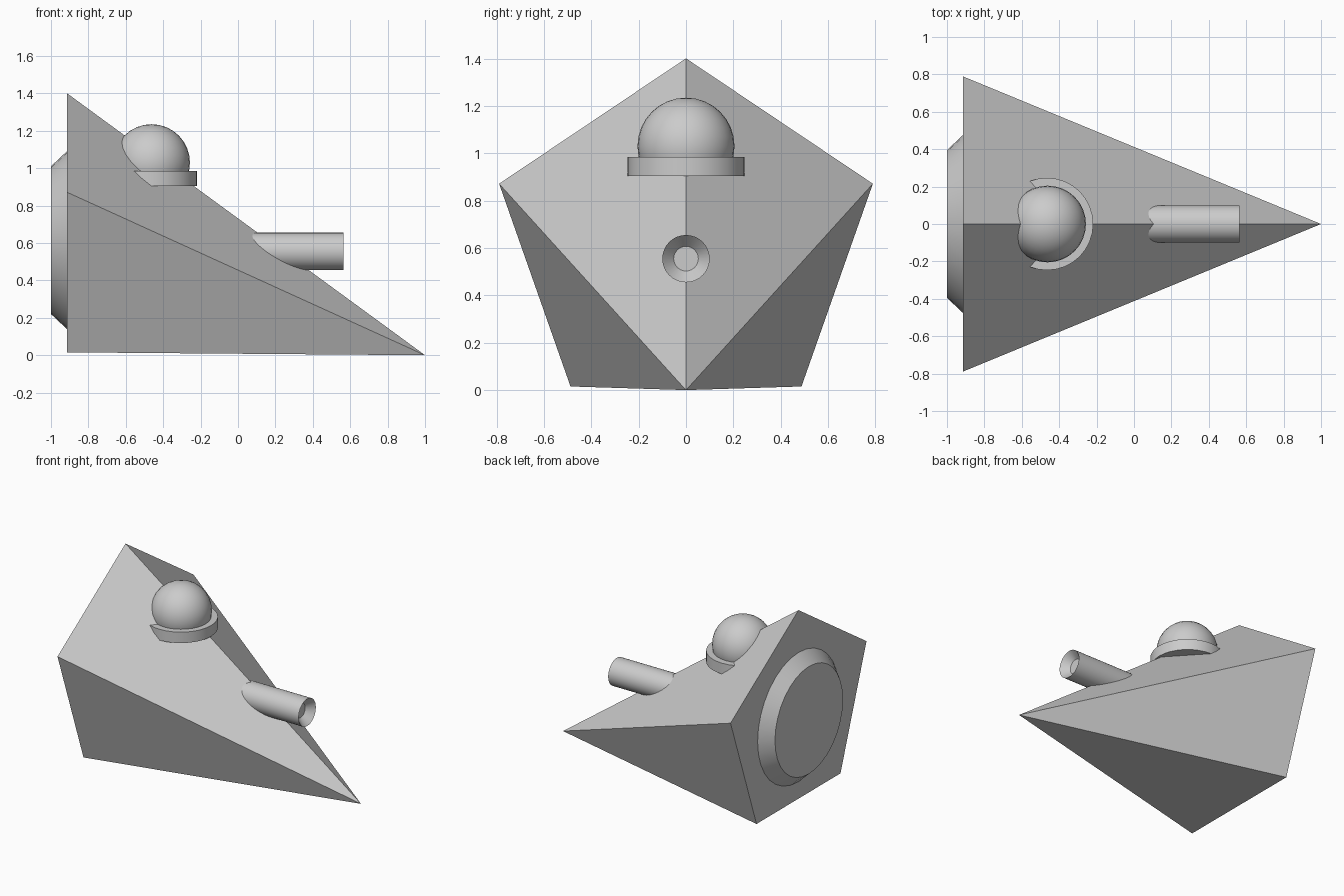
import bpy, bmesh
from math import sin, cos, tau, pi, radians
from mathutils import Matrix

if "Cube" in bpy.data.objects:
    bpy.data.objects.remove(bpy.data.objects["Cube"])


def finish(name, bm, smooth=True):
    bmesh.ops.recalc_face_normals(bm, faces=bm.faces)
    mesh = bpy.data.meshes.new(name)
    bm.to_mesh(mesh)
    bm.free()
    ob = bpy.data.objects.new(name, mesh)
    bpy.context.collection.objects.link(ob)
    if smooth:
        bpy.ops.object.select_all(action='DESELECT')
        ob.select_set(True)
        bpy.context.view_layer.objects.active = ob
        bpy.ops.object.shade_smooth_by_angle(angle=radians(30))
    return ob


def lathe(name, profile, matrix, sides=32):
    """Rings of (radius, height) joined around local z, capped at both ends."""
    bm = bmesh.new()
    rings = [[bm.verts.new((r * cos(tau * i / sides), r * sin(tau * i / sides), h))
              for i in range(sides)] for r, h in profile]
    for a, b in zip(rings, rings[1:]):
        for i in range(sides):
            j = (i + 1) % sides
            bm.faces.new((a[i], a[j], b[j], b[i]))
    bm.faces.new(rings[0][::-1])
    bm.faces.new(rings[-1])
    bm.transform(matrix)
    return finish(name, bm)


# Hull: five-sided pyramid lying on its side, nose towards +x
bm = bmesh.new()
base = [bm.verts.new((-0.915, 0.83 * sin(tau * i / 5), 0.635 + 0.766 * cos(tau * i / 5)))
        for i in range(5)]
nose = bm.verts.new((1, 0, 0))
bm.faces.new(base)
for i in range(5):
    bm.faces.new((base[i], base[(i + 1) % 5], nose))
finish("hull", bm, smooth=False)

# Local z turned to point along +x
along_x = Matrix.Rotation(pi / 2, 4, 'Y')

# Rear engine plate, tapering backwards
lathe("engine_plate", [(0.395, -1.0), (0.475, -0.915), (0.475, -0.90)],
      Matrix.Translation((0, 0, 0.615)) @ along_x)

# Barrel with a conical recess in its muzzle
lathe("barrel", [(0.10, 0.02), (0.10, 0.563), (0.052, 0.51)],
      Matrix.Translation((0, 0, 0.555)) @ along_x)

# Cockpit collar
lathe("cockpit_collar", [(0.247, 0.905), (0.247, 0.985)],
      Matrix.Translation((-0.465, 0, 0)))

# Cockpit dome
bm = bmesh.new()
bmesh.ops.create_uvsphere(bm, u_segments=32, v_segments=16, radius=0.205,
                          matrix=Matrix.Translation((-0.462, 0, 1.03)))
finish("cockpit_dome", bm)
